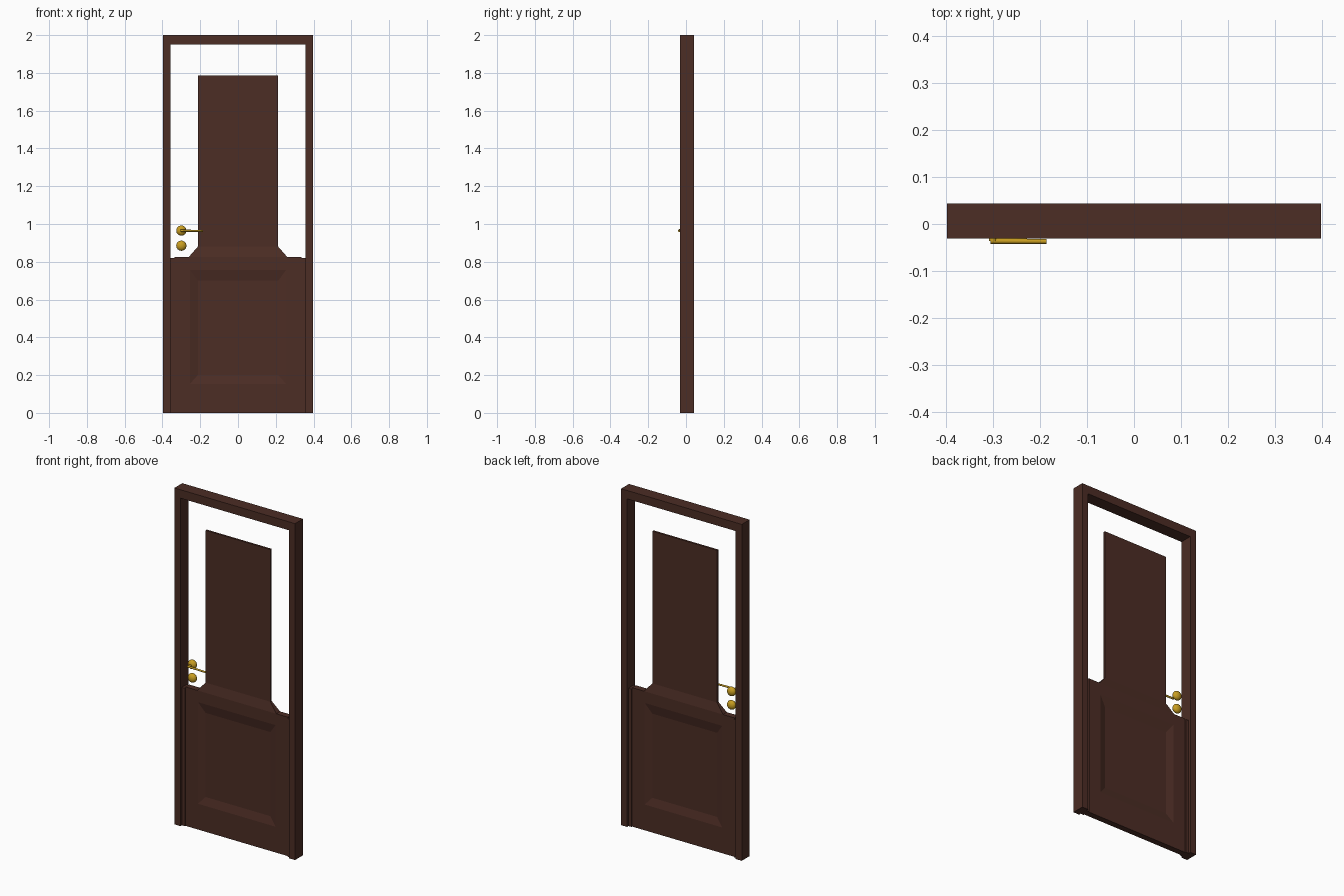
import bpy, bmesh, math
from mathutils import Matrix

if "Cube" in bpy.data.objects:
    bpy.data.objects.remove(bpy.data.objects["Cube"], do_unlink=True)

YC = 0.006          # middle of the frame's depth


def material(name, color, rough):
    m = bpy.data.materials.new(name)
    m.use_nodes = True
    m.diffuse_color = (*color, 1)
    bsdf = m.node_tree.nodes["Principled BSDF"]
    bsdf.inputs["Base Color"].default_value = (*color, 1)
    bsdf.inputs["Roughness"].default_value = rough
    return m


WOOD = material("dark brown wood", (0.072, 0.026, 0.018), 0.6)
BRASS = material("brass", (0.58, 0.34, 0.015), 0.4)


def finish(name, bm, mat, smooth=False):
    bmesh.ops.recalc_face_normals(bm, faces=bm.faces)
    mesh = bpy.data.meshes.new(name)
    bm.to_mesh(mesh)
    bm.free()
    mesh.materials.append(mat)
    ob = bpy.data.objects.new(name, mesh)
    bpy.context.collection.objects.link(ob)
    if smooth:
        bpy.ops.object.select_all(action="DESELECT")
        ob.select_set(True)
        bpy.context.view_layer.objects.active = ob
        bpy.ops.object.shade_smooth_by_angle(angle=math.radians(40))
    return ob


def loft(name, rings, mat, closed=False):
    """Skin a list of equal-length point loops, capping the ends."""
    bm = bmesh.new()
    loops = [[bm.verts.new(p) for p in r] for r in rings]
    n = len(loops[0])
    for a, b in zip(loops, loops[1:]):
        for i in range(n):
            j = (i + 1) % n
            bm.faces.new((a[i], a[j], b[j], b[i]))
    bm.faces.new(loops[0])
    bm.faces.new(loops[-1])
    return finish(name, bm, mat)


def upright(hx, z0, z1, y):
    return [(-hx, YC + y, z0), (hx, YC + y, z0), (hx, YC + y, z1), (-hx, YC + y, z1)]


def level(hx, hy, z):
    return [(-hx, YC - hy, z), (hx, YC - hy, z), (hx, YC + hy, z), (-hx, YC + hy, z)]


# Door frame: two jambs and a head, mitred, swept as one section
path = [(-1, 0), (-1, 1), (1, 1), (1, 0)]
sections = []
for side, top in path:
    outer, inner = (side * 0.397, 2.0 * top), (side * 0.357, 1.95 * top)
    sections.append([(x, YC + y, z) for (x, z), y in
                     ((outer, -0.037), (inner, -0.037), (inner, 0.037), (outer, 0.037))])
loft("door_frame", sections, WOOD)

# Lower door leaf with a sunk panel on both faces
half = [(0.213, 0.20, 0.70, 0.006), (0.255, 0.153, 0.757, 0.018), (0.337, 0, 0.826, 0.018)]
rings = [upright(hx, a, b, -y) for hx, a, b, y in half]
rings += [upright(hx, a, b, y) for hx, a, b, y in reversed(half)]
loft("lower_door", rings, WOOD)

# Sloped moulding rising into the thin upper panel
loft("upper_moulding", [level(0.26, 0.018, 0.826), level(0.213, 0.006, 0.88)], WOOD)
loft("upper_panel", [level(0.213, 0.006, 0.88), level(0.213, 0.006, 1.785)], WOOD)

# Edge strips between leaf and jambs
for side, name in ((1, "left_edge_strip"), (-1, "right_edge_strip")):
    xs = (side * 0.337, side * 0.358)
    loft(name, [[(xs[0], YC - 0.024, z), (xs[1], YC - 0.024, z),
                 (xs[1], YC + 0.024, z), (xs[0], YC + 0.024, z)] for z in (0, 0.82)], WOOD)

# Domed handle rose and lock rose
for name, z in (("handle_rose", 0.965), ("lock_rose", 0.885)):
    bm = bmesh.new()
    bmesh.ops.create_uvsphere(bm, u_segments=24, v_segments=12, radius=0.027,
                              matrix=Matrix.Translation((-0.30, 0.0, z)) @ Matrix.Diagonal((1, 0.75, 1, 1)))
    finish(name, bm, BRASS, True)


def rod(name, start, end, r1, r2):
    """Tapered round bar along x or y, between two points."""
    (x0, y0, z0), (x1, y1, z1) = start, end
    direction = Matrix.Identity(3) @ (bpy.context.scene.cursor.location * 0)
    direction.x, direction.y, direction.z = x1 - x0, y1 - y0, z1 - z0
    turn = direction.to_track_quat("Z", "Y").to_matrix().to_4x4()
    middle = Matrix.Translation(((x0 + x1) / 2, (y0 + y1) / 2, (z0 + z1) / 2))
    bm = bmesh.new()
    bmesh.ops.create_cone(bm, cap_ends=True, segments=16, radius1=r1, radius2=r2,
                          depth=direction.length, matrix=middle @ turn)
    return finish(name, bm, BRASS, True)


# Lever and its spindle
rod("handle_spindle", (-0.30, 0.0, 0.965), (-0.30, -0.036, 0.965), 0.008, 0.008)
rod("handle_lever", (-0.305, -0.036, 0.965), (-0.186, -0.037, 0.963), 0.006, 0.005)
